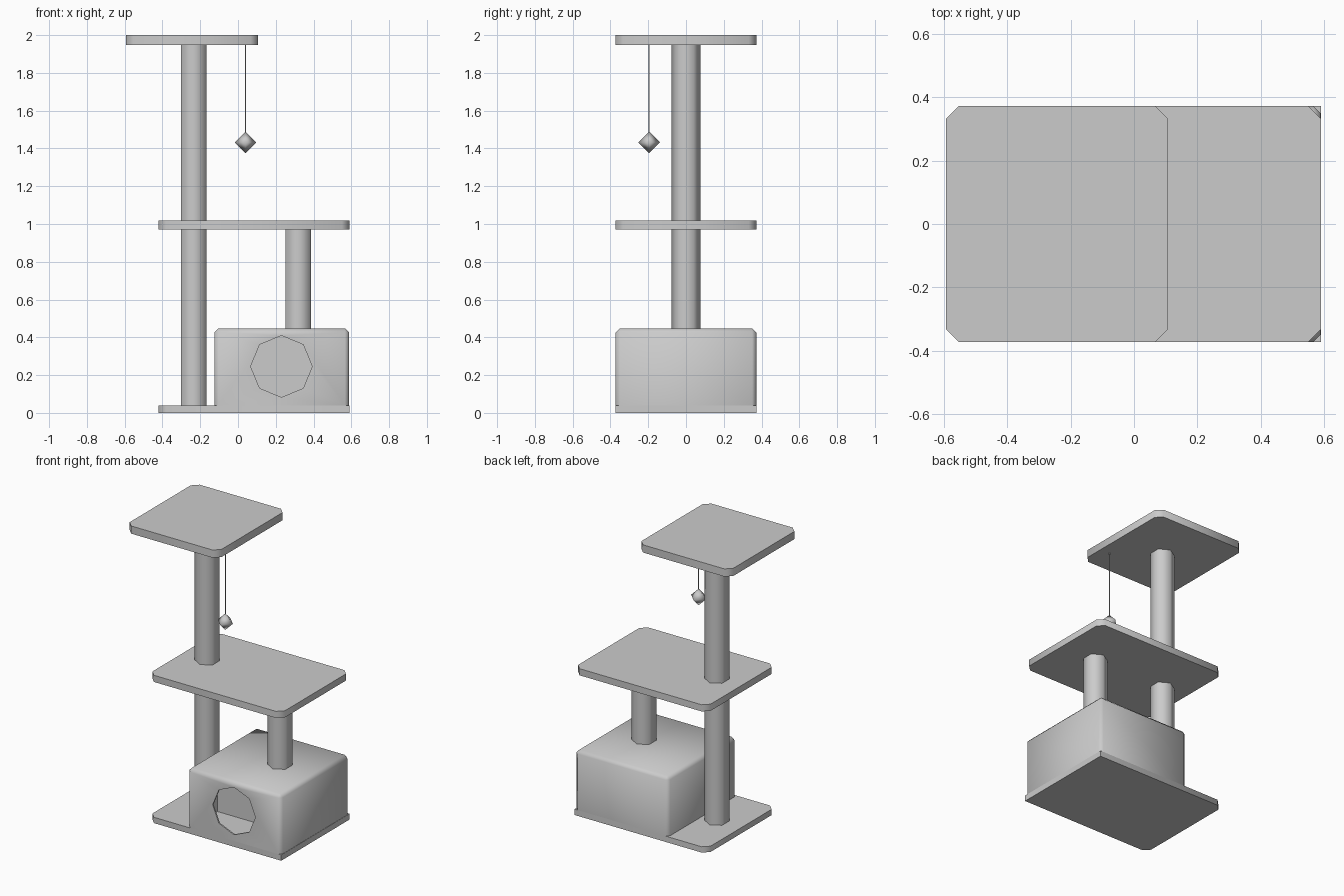
import bpy, bmesh, math

if "Cube" in bpy.data.objects:
    bpy.data.objects.remove(bpy.data.objects["Cube"])


def make(name, bm, angle=None):
    bmesh.ops.recalc_face_normals(bm, faces=bm.faces[:])
    me = bpy.data.meshes.new(name)
    bm.to_mesh(me)
    bm.free()
    ob = bpy.data.objects.new(name, me)
    bpy.context.collection.objects.link(ob)
    if angle:
        bpy.ops.object.select_all(action='DESELECT')
        ob.select_set(True)
        bpy.context.view_layer.objects.active = ob
        bpy.ops.object.shade_smooth_by_angle(angle=math.radians(angle))
    return ob


def box(x0, x1, y0, y1, z0, z1):
    bm = bmesh.new()
    bmesh.ops.create_cube(bm, size=1)
    for v in bm.verts:
        v.co = (x1 if v.co.x > 0 else x0, y1 if v.co.y > 0 else y0,
                z1 if v.co.z > 0 else z0)
    return bm


def bevel(bm, width, test):
    edges = [e for e in bm.edges if test(e.verts[0].co, e.verts[1].co)]
    bmesh.ops.bevel(bm, geom=edges, offset=width, segments=1,
                    affect='EDGES', profile=0.5)


def upright(a, b):
    return abs(a.z - b.z) > 0.01


def platform(name, x0, x1, z0, z1, only_left=False):
    bm = box(x0, x1, -0.372, 0.372, z0, z1)
    bevel(bm, 0.04, lambda a, b: upright(a, b) and (a.x < 0 or not only_left))
    return make(name, bm, 50)


def prism(name, sides, r, x, y, z0, z1, angle=None):
    # pillar with a corner pointing along y
    bm = bmesh.new()
    vs = [bm.verts.new((x + r * math.sin(2 * math.pi * i / sides),
                        y + r * math.cos(2 * math.pi * i / sides), z0))
          for i in range(sides)]
    f = bm.faces.new(vs)
    g = bmesh.ops.extrude_face_region(bm, geom=[f])['geom']
    for v in g:
        if isinstance(v, bmesh.types.BMVert):
            v.co.z = z1
    return make(name, bm, angle)


# platforms
platform("base_board", -0.42, 0.59, 0, 0.04, only_left=True)
platform("middle_shelf", -0.42, 0.59, 0.972, 1.018)
platform("top_perch", -0.593, 0.107, 1.947, 2.0)

# scratching posts
prism("tall_post", 6, 0.078, -0.235, 0, 0.04, 1.947, 65)
prism("short_post", 6, 0.078, 0.32, 0, 0.445, 0.972, 65)

# den with bevelled top and upright edges
bm = box(-0.125, 0.588, -0.372, 0.372, 0.04, 0.448)
bevel(bm, 0.022, lambda a, b: upright(a, b) or min(a.z, b.z) > 0.4)
den = make("den", bm, 50)

# cutters: shallow inner chamber and octagonal doorway
chamber = make("chamber_cutter", box(-0.104, 0.567, -0.362, -0.075, 0.0, 0.43))
bm = bmesh.new()
ring = [(0.23 + 0.163 * math.cos(i * math.pi / 4), 0.246 + 0.163 * math.sin(i * math.pi / 4))
        for i in range(8)]
front = bm.faces.new([bm.verts.new((x, -0.45, z)) for x, z in ring])
for v in bmesh.ops.extrude_face_region(bm, geom=[front])['geom']:
    if isinstance(v, bmesh.types.BMVert):
        v.co.y = -0.2
doorway = make("doorway_cutter", bm)
for cutter in (chamber, doorway):
    m = den.modifiers.new(cutter.name, 'BOOLEAN')
    m.operation = 'DIFFERENCE'
    m.solver = 'EXACT'
    m.object = cutter
    cutter.hide_render = True
    cutter.hide_set(True)

# hanging toy
prism("toy_string", 6, 0.003, 0.04, -0.195, 1.48, 1.95, 65)
bm = bmesh.new()
bmesh.ops.create_uvsphere(bm, u_segments=4, v_segments=2, radius=0.057)
bmesh.ops.translate(bm, verts=bm.verts[:], vec=(0.04, -0.195, 1.432))
make("toy_ball", bm, 80)
